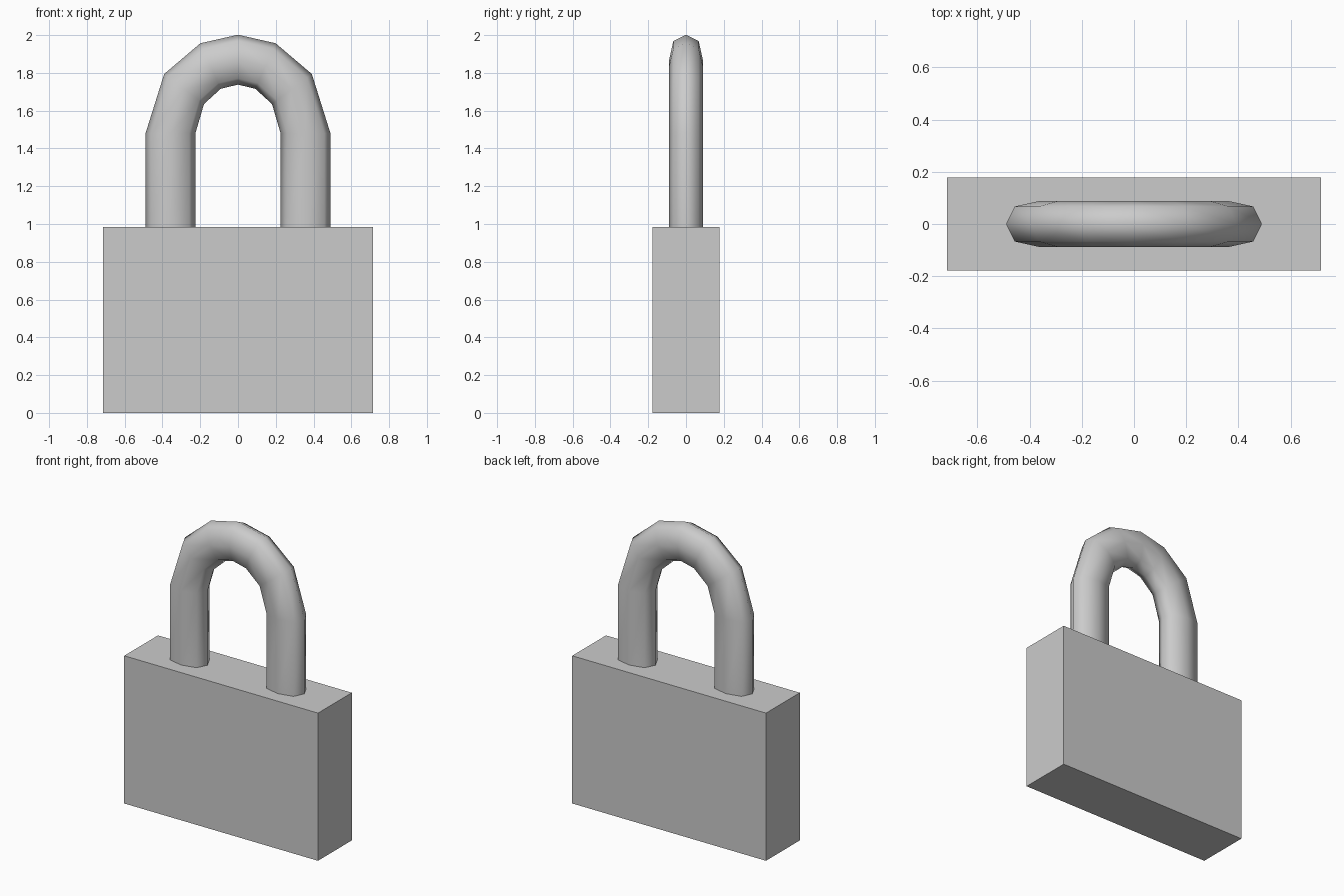
import bpy, bmesh, math

if "Cube" in bpy.data.objects:
    bpy.data.objects.remove(bpy.data.objects["Cube"])

BODY_W, BODY_D, BODY_H = 1.43, 0.356, 0.985


def make_object(name, bm):
    bmesh.ops.recalc_face_normals(bm, faces=bm.faces)
    mesh = bpy.data.meshes.new(name)
    bm.to_mesh(mesh)
    bm.free()
    ob = bpy.data.objects.new(name, mesh)
    bpy.context.collection.objects.link(ob)
    return ob


# Lock body: plain box standing on the ground
bm = bmesh.new()
bmesh.ops.create_cube(bm, size=1)
bmesh.ops.scale(bm, vec=(BODY_W, BODY_D, BODY_H), verts=bm.verts)
bmesh.ops.translate(bm, vec=(0, 0, BODY_H / 2), verts=bm.verts)
make_object("lock_body", bm)

# Shackle: eight-sided flattened tube, swept up one leg, over the arch, down the other
SPRING_Z = 1.48          # height where the legs turn into the arch
MID_X, MID_Z = 0.3575, 0.39   # arch centreline half-width and rise
section = [(0.132, 0), (0.099, 0.067), (0, 0.089), (-0.099, 0.067),
           (-0.132, 0), (-0.099, -0.067), (0, -0.089), (0.099, -0.067)]
angles = [0, 37, 66, 90, 114, 143, 180]
stations = [(0, BODY_H - 0.01)] + [(a, SPRING_Z) for a in angles] + [(180, BODY_H - 0.01)]

bm = bmesh.new()
rings = []
for deg, base_z in stations:
    a = math.radians(deg)
    rings.append([bm.verts.new(((MID_X + out) * math.cos(a), y,
                                base_z + (MID_Z + out) * math.sin(a)))
                  for out, y in section])
for r0, r1 in zip(rings, rings[1:]):
    for i in range(len(section)):
        j = (i + 1) % len(section)
        bm.faces.new((r0[i], r0[j], r1[j], r1[i]))
for end in (rings[0], rings[-1]):
    bm.faces.new(end)
shackle = make_object("shackle", bm)

# Smooth round the tube, keep the end caps crisp
bpy.context.view_layer.objects.active = shackle
shackle.select_set(True)
bpy.ops.object.shade_smooth_by_angle(angle=math.radians(65))
